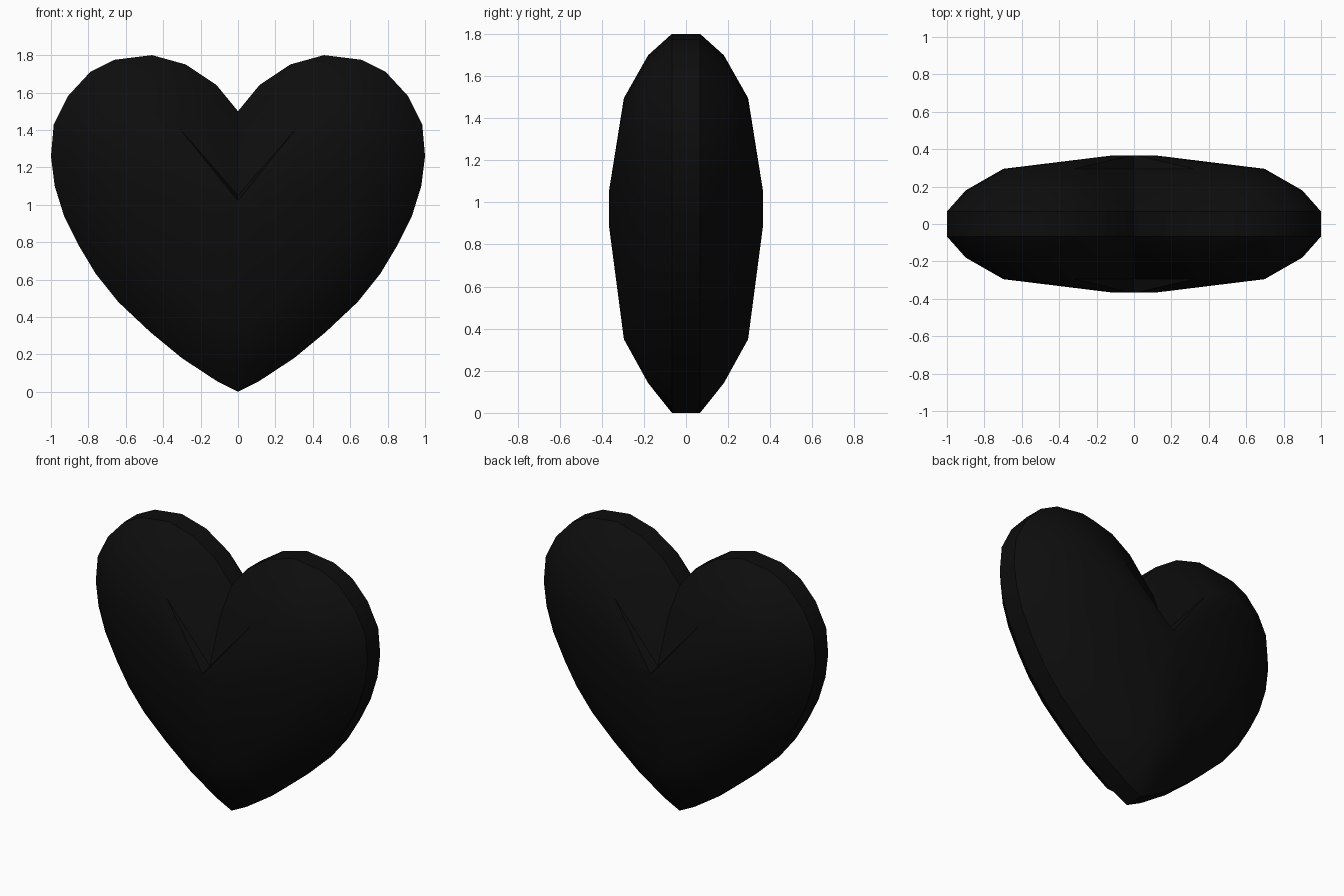
import bpy
import bmesh
import math
from mathutils import Vector

if "Cube" in bpy.data.objects:
    bpy.data.objects.remove(bpy.data.objects["Cube"])

# Right half of the heart outline (x, z), from bottom tip to top notch
HALF = [(0, 0), (.11, .055), (.30, .18), (.47, .32), (.64, .48), (.76, .63),
        (.85, .78), (.93, .94), (.98, 1.10), (1, 1.26), (.985, 1.43),
        (.91, 1.58), (.79, 1.71), (.66, 1.775), (.46, 1.80), (.28, 1.75),
        (.115, 1.64), (0, 1.5)]


def inset(d):
    """Move the half outline inwards by d, keeping tip and notch on the centre line."""
    if d == 0:
        return list(HALF)
    tip = (0, d + .05)
    result = [tip]
    for a, b, c in zip(HALF, HALF[1:], HALF[2:]):
        u = (Vector(b) - Vector(a)).normalized()
        v = (Vector(c) - Vector(b)).normalized()
        t = (u + v).normalized()
        step = d / max(t.dot(u), .5)
        x, z = b[0] - t.y * step, b[1] + t.x * step
        result.append((x, z) if x > 0 else tip)
    result.append((0, HALF[-1][1] - 1.5 * d))
    return result


def full_loop(half):
    """Mirror a half outline into a closed loop."""
    return half + [(-x, z) for x, z in half[-2:0:-1]]


# Rings from the rim to the small raised crown: (half outline, depth)
crown = [(x * .12, .89 + z * .09) for x, z in HALF]
rings = [(inset(0), .067), (inset(.10), .18), (inset(.30), .295), (crown, .366)]
layers = [(h, -y) for h, y in reversed(rings)] + rings

# Skin the rings from front to back and close both ends
bm = bmesh.new()
loops = [[bm.verts.new((x, y, z)) for x, z in full_loop(h)] for h, y in layers]
for low, high in zip(loops, loops[1:]):
    n = len(low)
    for i in range(n):
        j = (i + 1) % n
        bm.faces.new((low[i], low[j], high[j], high[i]))
bm.faces.new(loops[0])
bm.faces.new(loops[-1])
bmesh.ops.remove_doubles(bm, verts=bm.verts, dist=.0005)
bmesh.ops.recalc_face_normals(bm, faces=bm.faces)

mesh = bpy.data.meshes.new("heart")
bm.to_mesh(mesh)
bm.free()
heart = bpy.data.objects.new("heart", mesh)
bpy.context.collection.objects.link(heart)

# Black finish
black = bpy.data.materials.new("black")
black.use_nodes = True
colour = (.004, .004, .004, 1)
black.diffuse_color = colour
black.node_tree.nodes["Principled BSDF"].inputs["Base Color"].default_value = colour
mesh.materials.append(black)

bpy.context.view_layer.objects.active = heart
heart.select_set(True)
bpy.ops.object.shade_smooth_by_angle(angle=math.radians(30))
